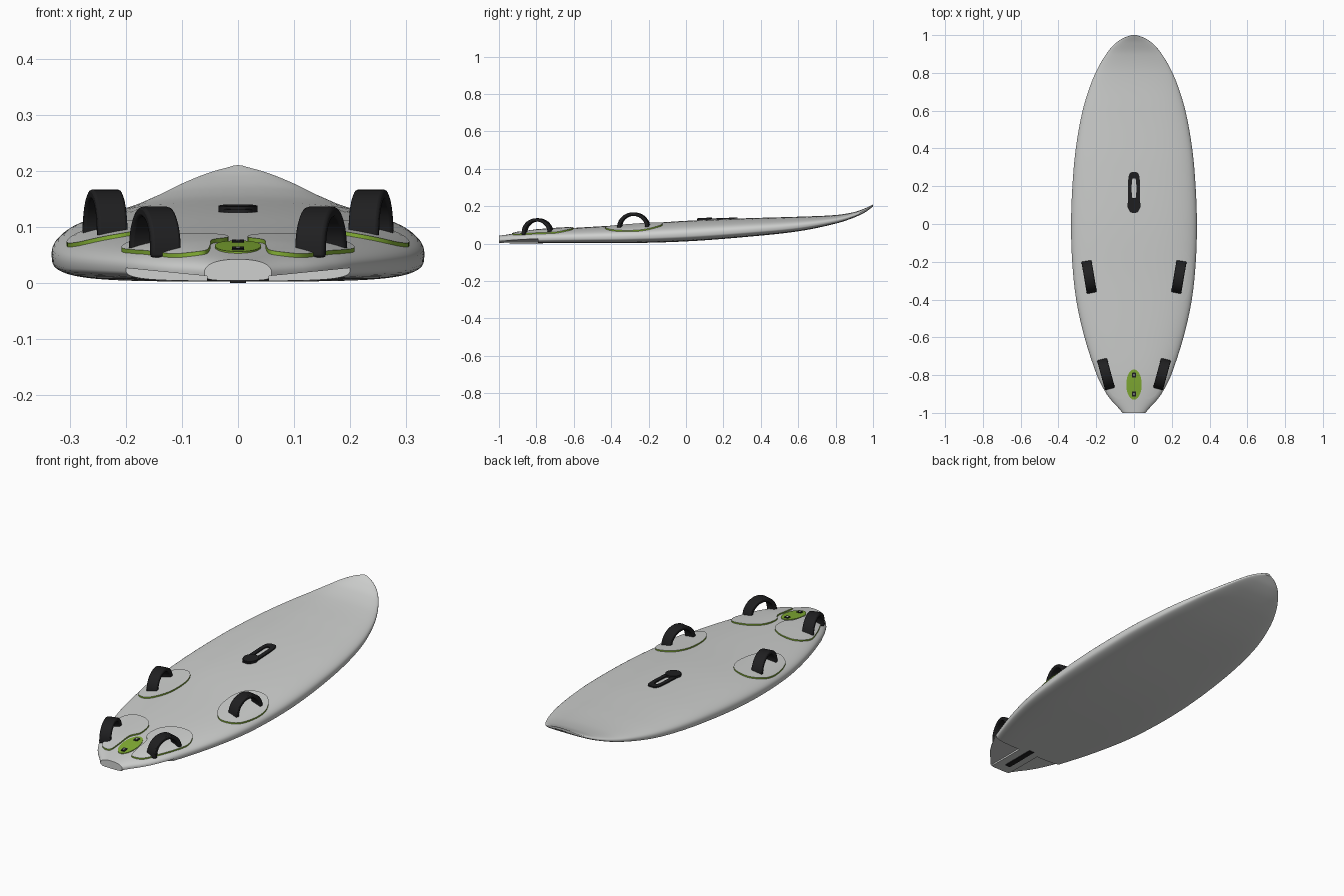
import bpy, bmesh, math

if "Cube" in bpy.data.objects:
    bpy.data.objects.remove(bpy.data.objects["Cube"])

def material(name, rgb):
    m = bpy.data.materials.new(name)
    m.diffuse_color = (*rgb, 1)
    m.use_nodes = True
    m.node_tree.nodes["Principled BSDF"].inputs["Base Color"].default_value = m.diffuse_color
    return m

GREY = material("light grey", (0.62, 0.63, 0.62))
GREEN = material("lime green", (0.23, 0.43, 0.035))
BLACK = material("black", (0.014, 0.014, 0.015))

# Board curves along y: half width, deck height, bottom height
WIDTH = [(-1, .06), (-.96, .095), (-.92, .132), (-.86, .168), (-.8, .197), (-.6, .262), (-.4, .306),
         (-.2, .327), (0, .333), (.2, .326), (.4, .308), (.6, .272), (.75, .225), (.85, .178),
         (.92, .132), (.96, .094), (.985, .055), (1, .015)]
DECK = [(-1, .042), (-.9, .057), (-.8, .07), (-.6, .084), (-.3, .102), (0, .122), (.3, .135),
        (.6, .144), (.8, .153), (.9, .169), (.96, .19), (1, .21)]
BOTTOM = [(-1, .004), (-.6, .003), (-.3, .003), (0, .012), (.3, .034), (.6, .066), (.8, .107),
          (.9, .14), (.96, .169), (1, .198)]
N_TOP, N_BOTTOM = 2.3, 4.0

def curve(tab, y):
    """Smooth interpolation through a table of points."""
    n = len(tab)
    i = max(k for k in range(n - 1) if k == 0 or tab[k][0] <= y)
    def slope(k):
        a, b = tab[max(k - 1, 0)], tab[min(k + 1, n - 1)]
        return (b[1] - a[1]) / (b[0] - a[0])
    (y0, v0), (y1, v1) = tab[i], tab[i + 1]
    d = y1 - y0
    t = (y - y0) / d
    return ((2*t**3 - 3*t*t + 1) * v0 + (t**3 - 2*t*t + t) * d * slope(i)
            + (3*t*t - 2*t**3) * v1 + (t**3 - t*t) * d * slope(i + 1))

def section(y):
    w, top, bot = curve(WIDTH, y), curve(DECK, y), curve(BOTTOM, y)
    return w, top, bot + .37 * (top - bot), bot

def deck_z(x, y):
    w, top, mid, _ = section(y)
    u = min(abs(x) / w, .985)
    return mid + (top - mid) * (1 - u ** N_TOP) ** (1 / N_TOP)

def finish(name, bm, mats, angle=35):
    me = bpy.data.meshes.new(name)
    bm.to_mesh(me)
    bm.free()
    ob = bpy.data.objects.new(name, me)
    bpy.context.collection.objects.link(ob)
    for m in mats:
        me.materials.append(m)
    activate(ob)
    if angle:
        bpy.ops.object.shade_smooth_by_angle(angle=math.radians(angle))
    return ob

def activate(ob):
    bpy.ops.object.select_all(action='DESELECT')
    ob.select_set(True)
    bpy.context.view_layer.objects.active = ob

def bridge(bm, a, b, mat=0):
    for i in range(len(a)):
        j = (i + 1) % len(a)
        bm.faces.new((a[i], a[j], b[j], b[i])).material_index = mat

def prism(points, axis_pts):
    """Closed solid between two copies of a profile; axis_pts maps (p, end) to xyz."""
    bm = bmesh.new()
    a, b = [[bm.verts.new(axis_pts(p, e)) for p in points] for e in (0, 1)]
    bridge(bm, a, b)
    bm.faces.new(a)
    bm.faces.new(b)
    bmesh.ops.recalc_face_normals(bm, faces=bm.faces)
    return bm

# Board hull
bm = bmesh.new()
rings = []
for k in range(101):
    y = 1 - 2 * (1 - k / 100) ** 1.6
    y = max(-1, min(1, y))
    w, top, mid, bot = section(y)
    ring = []
    for i in range(64):
        c, s = math.cos(i * math.pi / 32), math.sin(i * math.pi / 32)
        e = 2 / (N_TOP if i <= 32 else N_BOTTOM)
        h = top - mid if i <= 32 else bot - mid
        x = math.copysign(abs(c) ** e, c) * w if i % 32 != 16 else 0
        ring.append(bm.verts.new((x, y, mid + h * abs(s) ** e)))
    rings.append(ring)
for a, b in zip(rings, rings[1:]):
    bridge(bm, a, b)
bm.faces.new(rings[0])
bm.faces.new(rings[-1])
bmesh.ops.recalc_face_normals(bm, faces=bm.faces)
board = finish("board", bm, [GREY], 0)

# Stepped cut-outs under the tail
for s in (1, -1):
    prof = [(.055, -.05), (.055, .012), (.4, .046), (.4, -.05)]
    cutter = finish("tail_cutter", prism(prof, lambda p, e: (s * p[0], -1.1 + .31 * e, p[1])), [GREY], 0)
    cutter.hide_render = True
    mod = board.modifiers.new("cut", 'BOOLEAN')
    mod.operation, mod.solver, mod.object = 'DIFFERENCE', 'EXACT', cutter
    activate(board)
    bpy.ops.object.modifier_apply(modifier=mod.name)
    bpy.data.objects.remove(cutter)
activate(board)
bpy.ops.object.shade_smooth_by_angle(angle=math.radians(35))

# Plates that follow the deck
def oval(cx, cy, a, b, n=2.0, count=48):
    out = []
    for i in range(count):
        t = 2 * math.pi * i / count
        c, s = math.cos(t), math.sin(t)
        out.append((cx + a * math.copysign(abs(c) ** (2 / n), c), cy + b * math.copysign(abs(s) ** (2 / n), s)))
    return out

def closed_spline(pts, sub=6):
    out, n = [], len(pts)
    for i in range(n):
        p = [pts[(i + k) % n] for k in (-1, 0, 1, 2)]
        for j in range(sub):
            t = j / sub
            out.append(tuple(.5 * (2*p[1][d] + (p[2][d] - p[0][d]) * t
                       + (2*p[0][d] - 5*p[1][d] + 4*p[2][d] - p[3][d]) * t*t
                       + (3*p[1][d] - p[0][d] - 3*p[2][d] + p[3][d]) * t**3) for d in (0, 1)))
    return out

def deck_plate(name, outline, h, top_mat, side_mat, hole=None):
    bm = bmesh.new()
    n = len(outline)
    c = [sum(p[d] for p in outline) / n for d in (0, 1)]
    inner = hole or [(c[0] + .02 * (p[0] - c[0]), c[1] + .02 * (p[1] - c[1])) for p in outline]
    def ring(t, lift):
        pts = [(o[0] + (q[0] - o[0]) * t, o[1] + (q[1] - o[1]) * t) for o, q in zip(outline, inner)]
        return [bm.verts.new((x, y, deck_z(x, y) + lift)) for x, y in pts]
    loops = [ring(0, -.004)] + [ring(k / 8, h) for k in range(9)]
    if hole:
        loops.append(ring(1, -.004))
    for k, (a, b) in enumerate(zip(loops, loops[1:])):
        bridge(bm, a, b, 1 if k in (0, 9) else 0)
    if not hole:
        bm.faces.new(loops[-1])
    bm.normal_update()
    if sum(f.normal.z for f in bm.faces) < 0:
        bmesh.ops.reverse_faces(bm, faces=bm.faces)
    return finish(name, bm, [top_mat, side_mat])

REAR_PAD = [(.06, -.925), (.108, -.912), (.148, -.85), (.185, -.77), (.208, -.68), (.17, -.61),
            (.09, -.61), (.03, -.66), (.018, -.74), (.046, -.79), (.05, -.87)]
FRONT_PAD = [(.2, -.43), (.27, -.40), (.302, -.30), (.3, -.2), (.25, -.13), (.17, -.14), (.13, -.22), (.14, -.35)]

# Foot strap: arched band between two foot points
def strap(name, p, q, top, s):
    cx, cy = s * (p[0] + q[0]) / 2, (p[1] + q[1]) / 2
    dx, dy = s * (q[0] - p[0]), q[1] - p[1]
    half = math.hypot(dx, dy) / 2
    dx, dy = dx / (2 * half), dy / (2 * half)
    base = deck_z(cx, cy)
    prof = []
    for r, h, order in ((half, top - base, 1), (half - .02, top - base - .018, -1)):
        arc = [(r * math.cos(math.pi * i / 18), base + h * math.sin(math.pi * i / 18)) for i in range(19)]
        arc = [(r, base - .014)] + arc + [(-r, base - .014)]
        prof += arc[::order]
    def place(pt, e):
        w = (e - .5) * .054
        return (cx + dx * pt[0] - dy * w, cy + dy * pt[0] + dx * w, pt[1])
    ob = finish(name, prism(prof, place), [BLACK], 40)
    mod = ob.modifiers.new("soft_edges", 'BEVEL')
    mod.width, mod.segments, mod.limit_method, mod.angle_limit = .005, 2, 'ANGLE', math.radians(50)

for s, side in ((1, "right"), (-1, "left")):
    for end, pts in (("front", FRONT_PAD), ("rear", REAR_PAD)):
        outline = [(s * x, y) for x, y in closed_spline(pts)]
        deck_plate(f"{end}_pad_{side}", outline, .007, GREY, GREEN)
    strap(f"front_strap_{side}", (.223, -.365), (.252, -.195), .167, s)
    strap(f"rear_strap_{side}", (.127, -.873), (.17, -.715), .136, s)

# Mast track with slot and raised foot
deck_plate("mast_track", oval(0, .167, .032, .108, 4), .006, BLACK, BLACK, oval(0, .188, .012, .053, 4))
deck_plate("mast_foot", oval(0, .1, .035, .038), .011, BLACK, BLACK)

# Fin patch, fin screws and fin box
deck_plate("fin_patch", oval(0, -.85, .041, .08), .003, GREEN, GREEN)
for y in (-.8, -.9):
    deck_plate("fin_screw_plate", oval(0, y, .011, .013, 6), .006, BLACK, BLACK)
    deck_plate("fin_screw", oval(0, y, .004, .006), .007, GREY, GREY)
box = [(-.014, 0), (.014, 0), (.014, .012), (-.014, .012)]
finish("fin_box", prism(box, lambda p, e: (p[0], -.945 + .18 * e, p[1])), [BLACK], 30)
